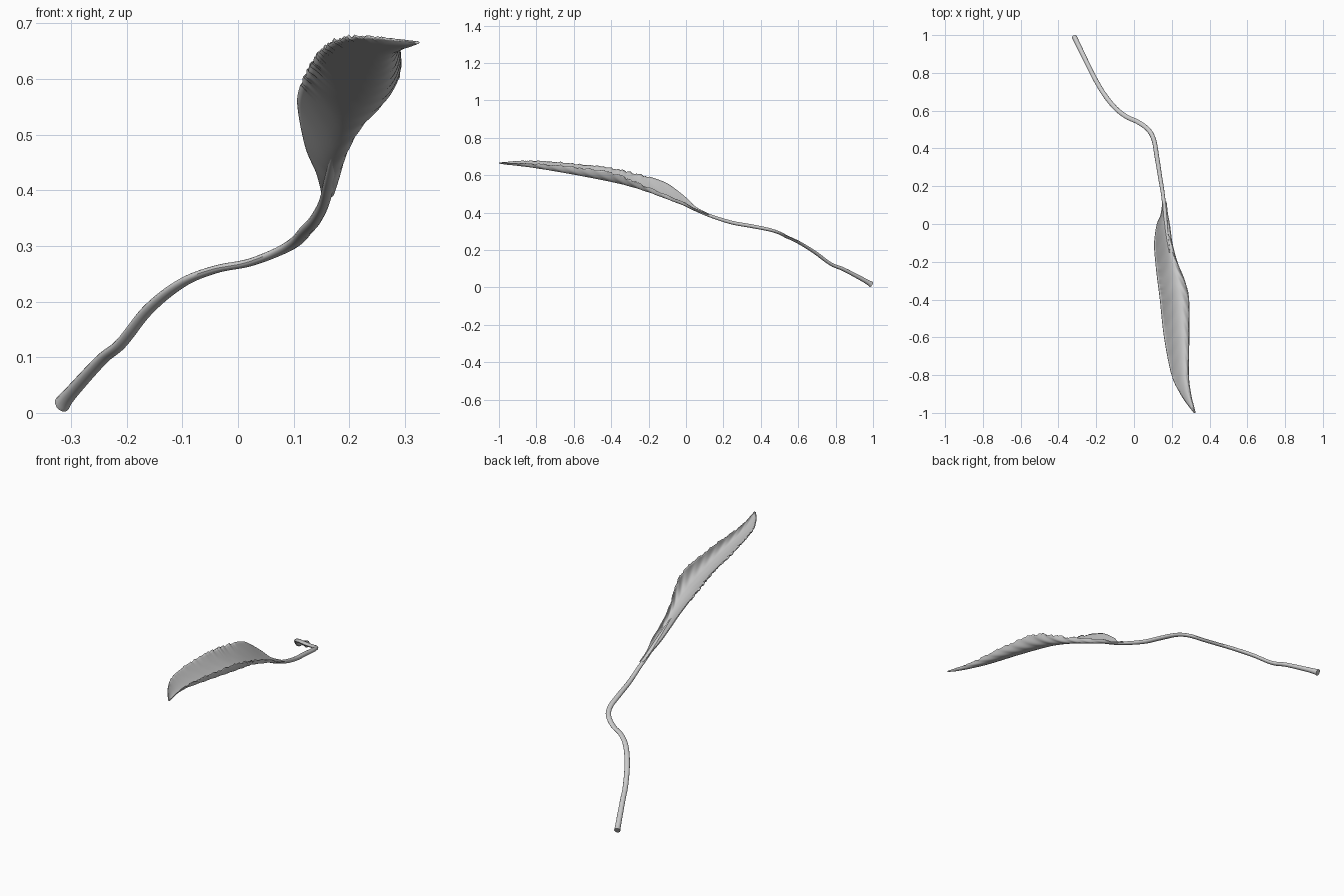
import bpy, bmesh, math, random
from mathutils import Vector

if "Cube" in bpy.data.objects:
    bpy.data.objects.remove(bpy.data.objects["Cube"])

random.seed(4)

# Leaf blade stations: y, left edge (x, z), keel (x, z), right edge (x, z)
STATIONS = [
    (0.12, .152, .394, .161, .387, .171, .393),
    (0.05, .142, .432, .163, .412, .179, .418),
    (0.00, .122, .480, .166, .437, .188, .450),
    (-.10, .108, .555, .178, .479, .202, .493),
    (-.20, .114, .592, .196, .515, .228, .536),
    (-.30, .125, .616, .220, .544, .268, .578),
    (-.40, .138, .638, .238, .567, .290, .615),
    (-.60, .160, .663, .253, .606, .291, .646),
    (-.80, .200, .677, .262, .640, .289, .662),
    (-.90, .247, .675, .281, .653, .301, .664),
    (-.96, .287, .671, .303, .659, .315, .666),
    (-1.0, .319, .667, .322, .665, .325, .667),
]


def catmull(points, t):
    """Smooth interpolation through tuples; t runs from 0 to len - 1."""
    i = min(int(t), len(points) - 2)
    f = t - i
    last = len(points) - 1
    p = [points[max(0, min(last, i + k))] for k in (-1, 0, 1, 2)]
    return [0.5 * (2 * b + (c - a) * f + (2 * a - 5 * b + 4 * c - d) * f * f
                   + (3 * b - a - 3 * c + d) * f ** 3) for a, b, c, d in zip(*p)]


def finish(name, bm):
    bmesh.ops.recalc_face_normals(bm, faces=bm.faces)
    mesh = bpy.data.meshes.new(name)
    bm.to_mesh(mesh)
    bm.free()
    mesh.shade_smooth()
    obj = bpy.data.objects.new(name, mesh)
    bpy.context.collection.objects.link(obj)
    return obj


def leaf_blade(rows=180, cols=28):
    bm = bmesh.new()
    grid = []
    for r in range(rows + 1):
        t = r / rows
        y, lx, lz, kx, kz, rx, rz = catmull(STATIONS, t * (len(STATIONS) - 1))
        left, keel, right = Vector((lx, y, lz)), Vector((kx, y, kz)), Vector((rx, y, rz))
        swell = math.sin(math.pi * t) ** 2
        ragged = random.uniform(-.007, .004) * swell if y < -.2 else 0
        row = []
        for c in range(cols + 1):
            s = 2 * c / cols - 1
            # smooth cup through both edges and the keel
            p = keel + (right - left) * (s / 2) + (left + right - 2 * keel) * (s * s / 2)
            # slanting vein ripples, strongest on the folded right side
            amount = .003 if s > 0 else .0006
            p.z += amount * swell * abs(s) * math.sin(y * 75 + abs(s) * 9)
            p.z += ragged * abs(s) ** 12
            row.append(bm.verts.new(p))
        grid.append(row)
    for r in range(rows):
        for c in range(cols):
            bm.faces.new((grid[r][c], grid[r][c + 1], grid[r + 1][c + 1], grid[r + 1][c]))
    obj = finish("leaf_blade", bm)
    solid = obj.modifiers.new("thickness", 'SOLIDIFY')
    solid.thickness = .004
    solid.offset = 0
    return obj


def tube(name, points, steps=110, sides=14):
    """Sweep an oval section along points of (x, y, z, half width, half height)."""
    path = [catmull(points, (len(points) - 1) * i / steps) for i in range(steps + 1)]
    bm = bmesh.new()
    rings = []
    for i, p in enumerate(path):
        d = Vector(path[min(i + 1, steps)][:3]) - Vector(path[max(i - 1, 0)][:3])
        side = d.cross(Vector((0, 0, 1))).normalized()
        up = side.cross(d).normalized()
        rings.append([bm.verts.new(Vector(p[:3])
                                   + side * p[3] * math.cos(2 * math.pi * k / sides)
                                   + up * p[4] * math.sin(2 * math.pi * k / sides))
                      for k in range(sides)])
    for a, b in zip(rings, rings[1:]):
        for k in range(sides):
            n = (k + 1) % sides
            bm.faces.new((a[k], a[n], b[n], b[k]))
    bm.faces.new(rings[0])
    bm.faces.new(rings[-1])
    obj = finish(name, bm)
    bpy.context.view_layer.objects.active = obj
    obj.select_set(True)
    bpy.ops.object.shade_smooth_by_angle(angle=math.radians(40))
    obj.select_set(False)
    return obj


# Leaf
leaf_blade()

# Stem, from the cut end up into the leaf base
tube("stem", [
    (-.316, .991, .016, .014, .016),
    (-.300, .958, .036, .013, .012),
    (-.245, .845, .096, .012, .010),
    (-.210, .775, .125, .012, .009),
    (-.160, .690, .187, .012, .009),
    (-.100, .615, .234, .012, .008),
    (-.040, .568, .258, .012, .007),
    (.020, .540, .270, .012, .007),
    (.075, .500, .291, .012, .008),
    (.105, .445, .309, .012, .009),
    (.122, .350, .328, .012, .010),
    (.138, .250, .346, .011, .010),
    (.154, .150, .376, .010, .009),
    (.164, .050, .415, .010, .007),
    (.174, -.050, .461, .007, .004),
    (.188, -.150, .499, .003, .002),
])
